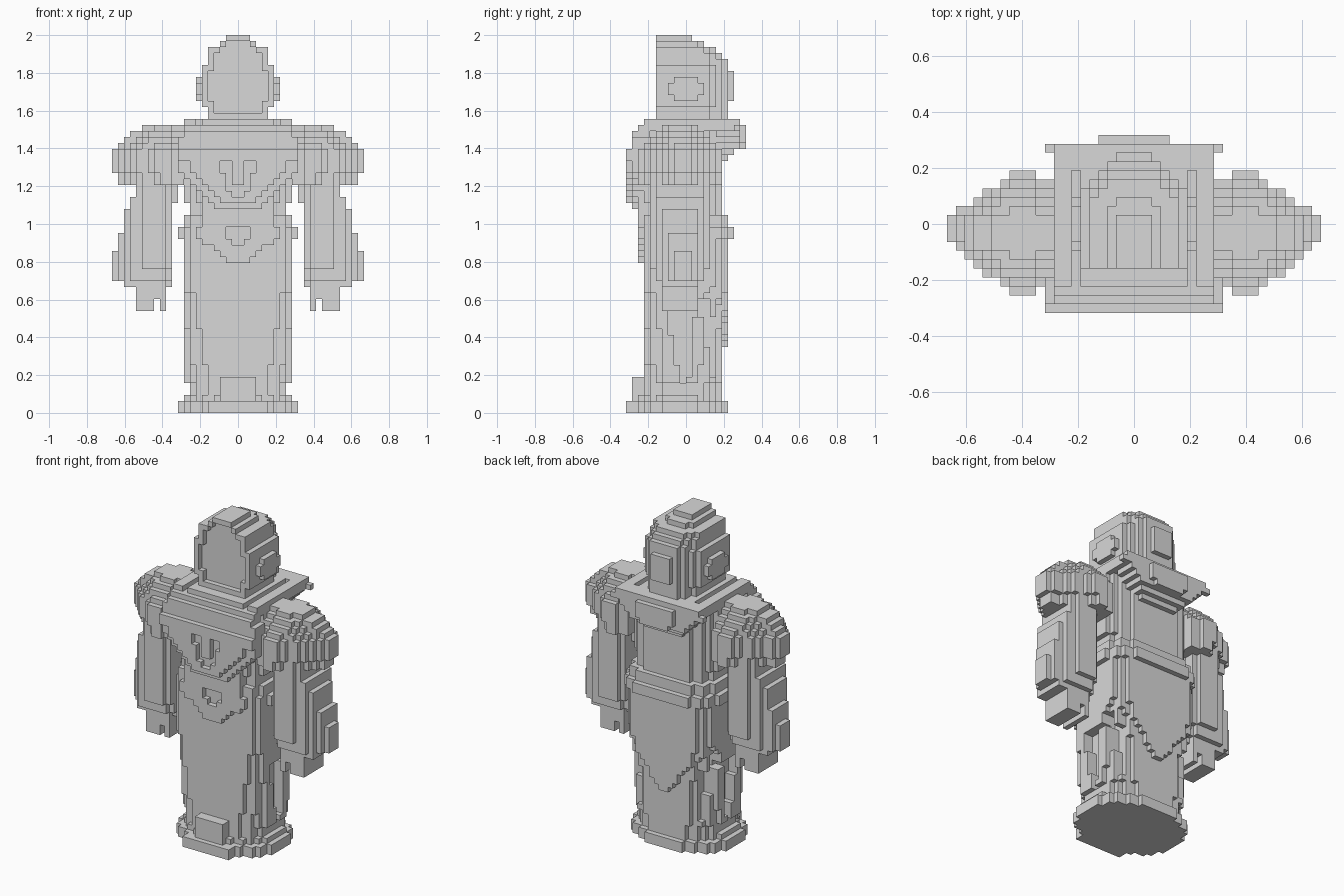
import bpy
import bmesh

if "Cube" in bpy.data.objects:
    bpy.data.objects.remove(bpy.data.objects["Cube"])

V = 2 / 63            # cell size: the figure is 63 cells tall
taken = {}            # cell -> part name, so parts never overlap
R = range

grey = bpy.data.materials.new("stone_grey")
grey.diffuse_color = (0.69, 0.69, 0.69, 1)
grey.use_nodes = True
grey.node_tree.nodes["Principled BSDF"].inputs["Base Color"].default_value = grey.diffuse_color


def oval(x, y, x0, x1, y0, y1, n):
    """Superellipse test inside a rectangle; a large n gives a boxier plan."""
    cx, cy = (x0 + x1) / 2, (y0 + y1) / 2
    return abs((x - cx) / ((x1 - x0) / 2)) ** n + abs((y - cy) / ((y1 - y0) / 2)) ** n <= 1.0


def fill(name, z0, z1, test):
    """Give a part every free cell whose centre passes the test (x, y, layer)."""
    for k in R(z0, z1):
        for i in R(-21, 21):
            for j in R(-10, 10):
                if (i, j, k) not in taken and test(i + .5, j + .5, k):
                    taken[i, j, k] = name


def carve(z0, z1, test):
    for c in [c for c in taken if z0 <= c[2] < z1 and test(c[0] + .5, c[1] + .5, c[2])]:
        del taken[c]


def step(k, *levels):
    """Value of the last (start layer, value) pair at or below layer k."""
    return [v for z, v in levels if z <= k][-1]


# ---- robe: rounded box, thinner under a hem that dips at the back
def robe(x, y, k):
    back = 6 if k < 10 + 1.2 * abs(x) else 7
    if y < 0:
        n = step(k, (0, 3), (8, 3.5), (14, 4.5), (20, 8))
    else:
        n = step(k, (0, 2.5), (8, 2.8), (14, 3.5), (20, 4.5))
    half = 8 if k < 5 else 9
    return oval(x, y, -half, half, -7, back, n)


fill("robe", 3, 29, robe)
# folds in the sides of the robe
carve(5, 17, lambda x, y, k: abs(x) > 7 and -1 - (k - 5) * .2 < y < .5 + (k - 5) * .1)
carve(5, 19, lambda x, y, k: abs(x) > 6 and abs(y - 4 + (k - 13) * .2) < 1)

# ---- base and toe block
fill("base", 0, 2, lambda x, y, k: oval(x, y, -10.1, 10.1, -9, 7, 2.2)
     or (abs(x) < 5 and -10 < y < 0))
fill("base", 2, 3, lambda x, y, k: oval(x, y, -9.1, 9.1, -8, 6, 2.3))
fill("toe_block", 2, 6, lambda x, y, k: abs(x) < 3 and -9 < y < -6)

# ---- belt with a pointed front plate
fill("belt", 29, 31, lambda x, y, k: oval(x, y, -10, 10, -8, 8, 3))
fill("belt", 31, 33, lambda x, y, k: oval(x, y, -9, 9, -8, 7, 3.5))
fill("belt_plate", 25, 31, lambda x, y, k: abs(x) < step(k, (25, 2), (26, 3), (27, 4), (28, 6), (29, 7))
     and -8 < y < -6)
carve(28, 31, lambda x, y, k: abs(x) < (1 if k < 29 else 2) and y < -7)


# ---- torso, rounder behind
def torso(x, y, k):
    half = 8 if k < 35 else 9
    return oval(x, y, -half, half, -7, 6, 5 if y < 0 else 3)


fill("torso", 33, 48, torso)
fill("stomach", 33, 36, lambda x, y, k: abs(x) < 6 and -8 < y < 0)


# ---- chest plate, stepping forward and back in again
def chest(x, y, k):
    half = step(k, (34, 4), (35, 5), (36, 6), (37, 7), (38, 8), (39, 9), (40, 10), (46, 9))
    front = step(k, (34, -9), (35, -10), (44, -9), (47, -8))
    if front == -10 and y < -9 and k < 42:
        half -= 2
    return abs(x) < half and front < y < -6


fill("chest_plate", 34, 48, chest)
carve(37, 42, lambda x, y, k: 1 < abs(x) < (2 if k < 40 else 3) and y < -9)
carve(36, 38, lambda x, y, k: abs(x) < 1 and y < -9)

# ---- collar: side rails, neck ring and a hanging back panel
fill("collar", 47, 48, lambda x, y, k: abs(x) < 9 and -8 < y < 9)
fill("collar", 48, 49, lambda x, y, k: (7 < abs(x) < 9 and -7 < y < 9)
     or (abs(x) < 7 and 6 < y < 9) or (abs(x) < 6 and -7 < y < 7))


def collar_back(x, y, k):
    half = step(k, (42, 4), (43, 5), (44, 6), (45, 7), (46, 8), (47, 10))
    deep = step(k, (42, 7), (43, 8), (44, 9))
    if half == 10 and y < 8:
        half = 9
    middle = step(k, (42, 0), (44, 3), (45, 4))
    return 5 < y < deep and abs(x) < half or (abs(x) < middle and 5 < y < 10)


fill("collar_back", 42, 48, collar_back)


# ---- hooded head: flat front, rounded back
def head(x, y, k):
    half = step(k, (49, 5), (51, 6), (58, 5), (61, 3), (62, 2))
    back = step(k, (49, 7), (59, 6), (60, 5), (61, 3), (62, 1))
    if y > -1:
        half = half * max(0, 1 - ((y + 1) / (back + 1)) ** 2.6) ** (1 / 2.6) + .2
    return -5 < y < back and abs(x) < half


fill("head", 49, 63, head)
carve(50, 62, lambda x, y, k: y < -4 and abs(x) < step(k, (50, 4), (52, 5), (57, 4), (60, 3), (61, 2)))
fill("ear_guard", 52, 56, lambda x, y, k: 4 < abs(x) < 7 and abs(y) < (3 if k in (53, 54) else 2))
fill("head_back_plate", 52, 57, lambda x, y, k: abs(x) < 2 and 6 < y < 8)


# ---- arms: plan is a wedge pointing outwards, mirrored by distance from the middle
def wedge(a, y, wide, peak):
    half = min(wide, 7 - .75 * (a - 13.5 + peak))
    if a < 11:
        half -= 1
    return abs(y + 1 - (.5 if a > 19 else 0)) < half


def pauldron(x, y, k):
    out = step(k, (38, 20), (40, 21), (44, 20), (45, 19), (46, 18), (47, 16))
    wide = step(k, (38, 7), (44, 6), (45, 5), (46, 4), (47, 2.6))
    a = abs(x)
    return 9 < a < out and wedge(a, y, wide, 21 - out)


def sleeve(x, y, k):
    out = step(k, (21, 19), (22, 21), (27, 20), (30, 19), (34, 18), (36, 17))
    wide = step(k, (21, 3), (22, 4), (24, 5))
    a = abs(x)
    return (10 if k > 34 else 11) < a < out and wedge(a, y, wide - max(0, 12.5 - a), .5)


def hand(x, y, k):
    a = abs(x)
    return 12 < a < 17 and -4 < y < 2 and not (k < 19 and 13 < a < 14)


for side, s in (("left", -1), ("right", 1)):
    for part, z0, z1, test in (("shoulder_guard", 38, 48, pauldron),
                               ("sleeve", 21, 38, sleeve), ("hand", 17, 21, hand)):
        fill(side + "_" + part, z0, z1, lambda x, y, k: x * s > 0 and test(x, y, k))

# ---- turn the cells of each part into its outer skin
for name in sorted(set(taken.values())):
    bm = bmesh.new()
    corners = {}

    def corner(p):
        if p not in corners:
            corners[p] = bm.verts.new([c * V for c in p])
        return corners[p]

    for cell in [c for c, n in taken.items() if n == name]:
        for axis in R(3):
            for d in (0, 1):
                near = list(cell)
                near[axis] += 2 * d - 1
                if tuple(near) in taken:
                    continue
                loop = []
                for u, w in ((0, 0), (1, 0), (1, 1), (0, 1)):
                    p = list(cell)
                    p[axis] += d
                    p[(axis + 1) % 3] += u
                    p[(axis + 2) % 3] += w
                    loop.append(corner(tuple(p)))
                bm.faces.new(loop if d else loop[::-1])
    mesh = bpy.data.meshes.new(name)
    bm.to_mesh(mesh)
    bm.free()
    mesh.materials.append(grey)
    bpy.context.collection.objects.link(bpy.data.objects.new(name, mesh))
